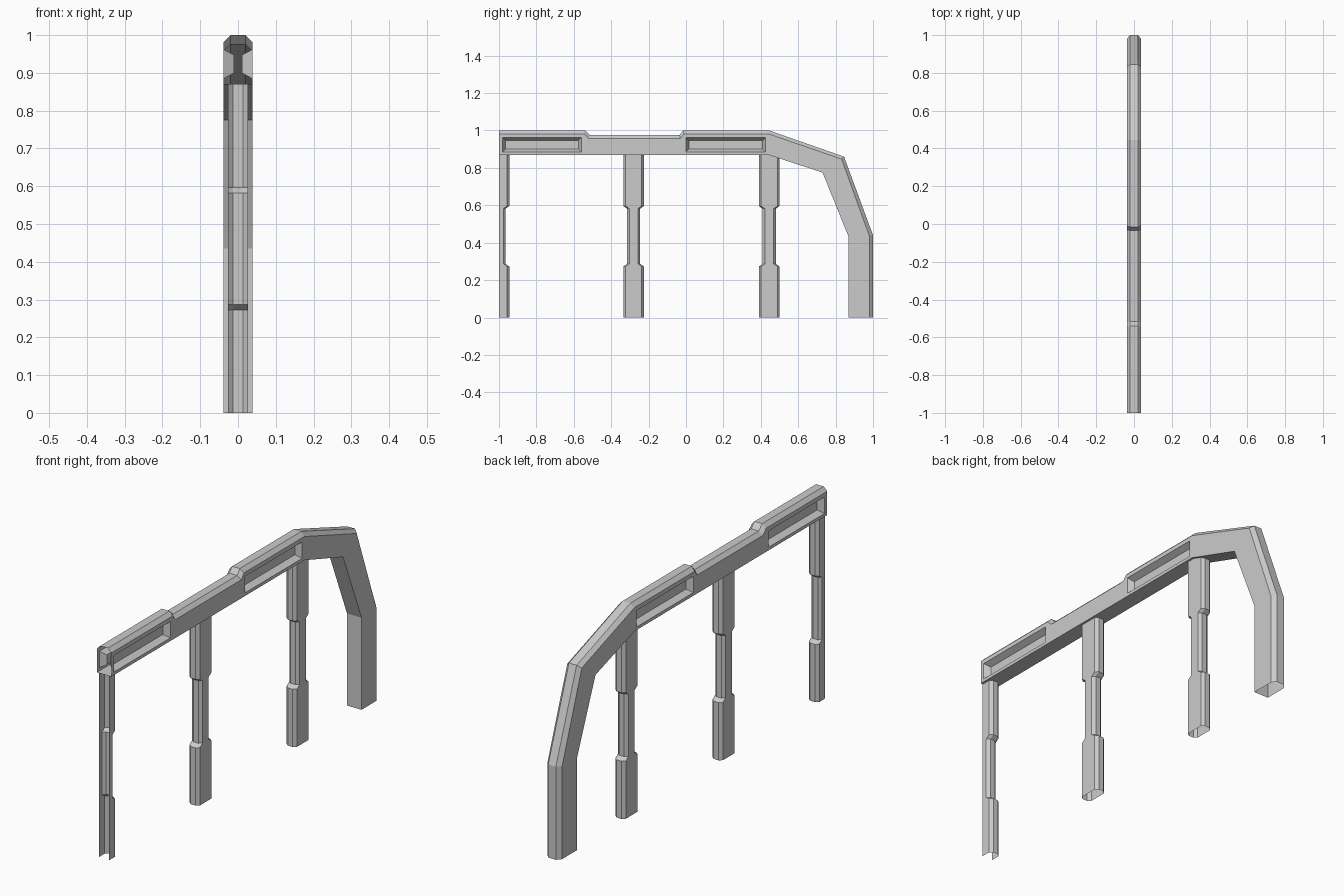
import bpy, bmesh

if "Cube" in bpy.data.objects:
    bpy.data.objects.remove(bpy.data.objects["Cube"])

W, TOP = 0.038, 0.02          # half width of the beam, half width of its flat top


def make_object(name, bm):
    bmesh.ops.recalc_face_normals(bm, faces=bm.faces)
    mesh = bpy.data.meshes.new(name)
    bm.to_mesh(mesh)
    bm.free()
    obj = bpy.data.objects.new(name, mesh)
    bpy.context.collection.objects.link(obj)
    return obj


def loft(name, rings, closed=True, caps=False):
    """Skin a list of cross-sections with quads."""
    bm = bmesh.new()
    loops = [[bm.verts.new(p) for p in ring] for ring in rings]
    n = len(rings[0])
    for a, b in zip(loops, loops[1:]):
        for i in range(n if closed else n - 1):
            j = (i + 1) % n
            bm.faces.new((a[i], a[j], b[j], b[i]))
    if caps:
        bm.faces.new(loops[0])
        bm.faces.new(loops[-1])
    return make_object(name, bm)


# Beam and arch: stations of (outer edge, chamfer edge, inner edge) in y, z
stations = [
    ((-1.0, 1.0), (-1.0, 0.982), (-1.0, 0.87)),
    ((-0.54, 1.0), (-0.545, 0.982), (-0.545, 0.87)),
    ((-0.515, 0.975), (-0.52, 0.957), (-0.52, 0.87)),
    ((-0.035, 0.975), (-0.03, 0.957), (-0.03, 0.87)),
    ((-0.015, 1.0), (-0.01, 0.982), (-0.01, 0.87)),
    ((0.445, 1.0), (0.44, 0.982), (0.44, 0.87)),
    ((0.845, 0.86), (0.832, 0.847), (0.73, 0.775)),
    ((1.0, 0.44), (0.98, 0.437), (0.868, 0.435)),
    ((1.0, 0.0), (0.98, 0.0), (0.868, 0.0)),
]
beam = loft("arched_beam", [
    [(-W, *inn), (-W, *cham), (-TOP, *out), (TOP, *out), (W, *cham), (W, *inn)]
    for out, cham, inn in stations], caps=True)

# Tapered recess panels cut into both sides of the beam
cutters = []
for y0, y1 in ((-0.98, -0.56), (0.0, 0.425)):
    for side in (-1, 1):
        rings = []
        for x, g in ((0.01, 0.015), (0.045, -0.004)):
            a, b, lo, hi = y0 + g, y1 - g, 0.885 + g, 0.962 - g
            rings.append([(side * x, a, lo), (side * x, b, lo),
                          (side * x, b, hi), (side * x, a, hi)])
        cutter = loft("recess_cutter", rings, caps=True)
        cutter.hide_render = True
        cutters.append(cutter)
        mod = beam.modifiers.new("recess", 'BOOLEAN')
        mod.operation = 'DIFFERENCE'
        mod.solver = 'EXACT'
        mod.object = cutter
bpy.context.view_layer.objects.active = beam
for mod in list(beam.modifiers):
    bpy.ops.object.modifier_apply(modifier=mod.name)
for cutter in cutters:
    bpy.data.objects.remove(cutter, do_unlink=True)

# Open the front end of the beam and the foot of the arch
bm = bmesh.new()
bm.from_mesh(beam.data)
ends = [f for f in bm.faces if all(v.co.y < -0.999 for v in f.verts)
        or all(v.co.z < 0.001 for v in f.verts)]
bmesh.ops.delete(bm, geom=ends, context='FACES')
bm.to_mesh(beam.data)
bm.free()

# Posts: chamfered hollow columns with a narrow waist
LEVELS = ((0, 0.055), (0.273, 0.055), (0.287, 0.035),
          (0.582, 0.035), (0.596, 0.055), (0.87, 0.055))


def post(name, yc, half=False):
    rings = []
    for z, r in LEVELS:
        flat = r - 0.012
        back = [(0.027, flat), (0.013, r), (-0.013, r), (-0.027, flat)]
        front = [(-x, -y) for x, y in back]
        ring = [(0.027, 0)] + back + [(-0.027, 0)] if half else back + front
        rings.append([(x, yc + y, z) for x, y in ring])
    loft(name, rings, closed=not half)


post("front_half_post", -1.0, half=True)
post("middle_post", -0.28)
post("rear_post", 0.445)
